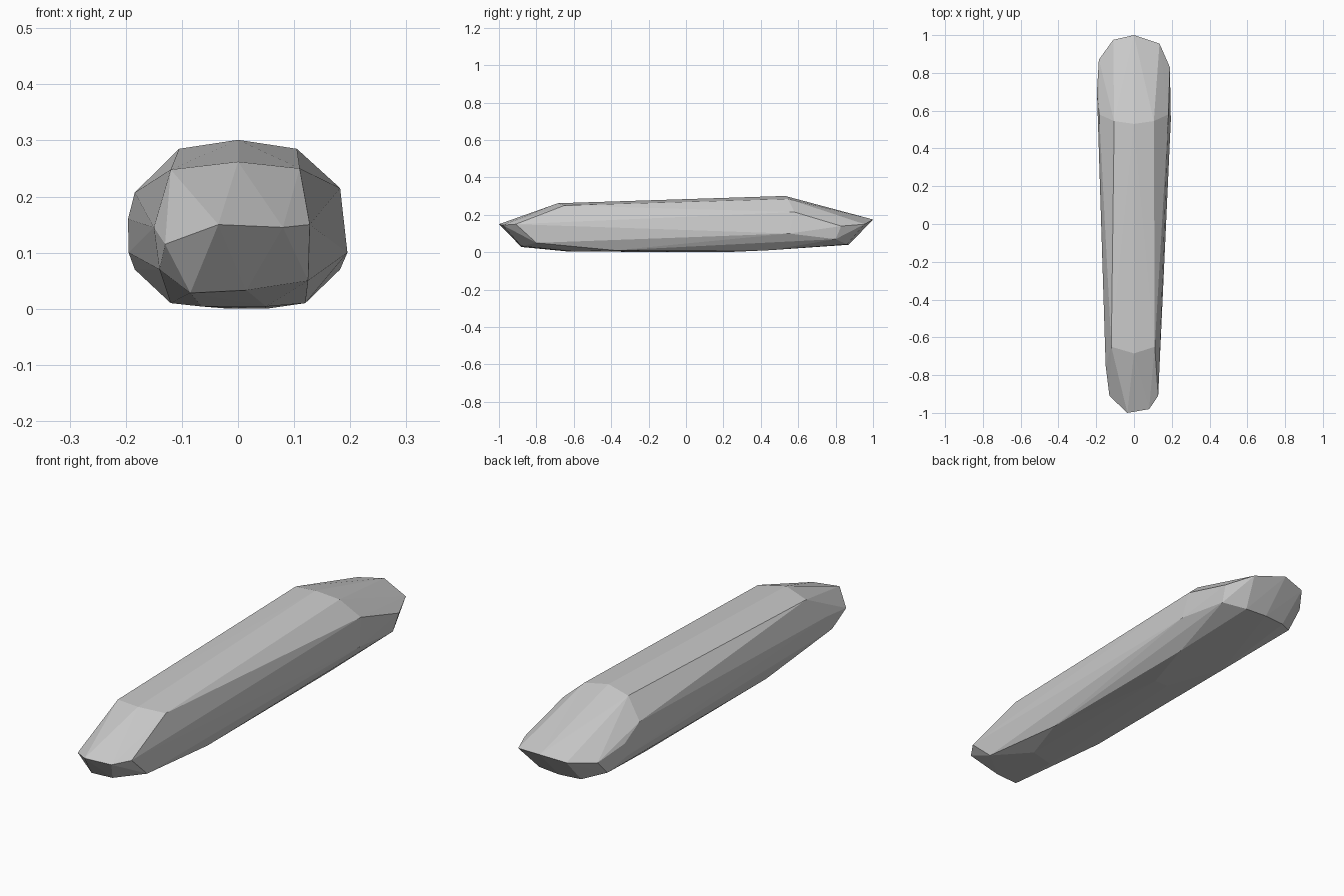
import bpy
import bmesh

cube = bpy.data.objects.get("Cube")
if cube:
    bpy.data.objects.remove(cube, do_unlink=True)


def make_material(name, value):
    mat = bpy.data.materials.new(name)
    mat.use_nodes = True
    colour = (value, value, value, 1.0)
    mat.diffuse_color = colour
    mat.node_tree.nodes["Principled BSDF"].inputs["Base Color"].default_value = colour
    return mat


def faceted_hull(name, outlines, material):
    """Wrap flat facets around the corner points of several outlines."""
    bm = bmesh.new()
    for outline in outlines:
        for corner in outline:
            bm.verts.new(corner)
    result = bmesh.ops.convex_hull(bm, input=bm.verts[:])
    unused = {v for v in result["geom_interior"] + result["geom_unused"]
              if isinstance(v, bmesh.types.BMVert) and v.is_valid}
    bmesh.ops.delete(bm, geom=list(unused), context="VERTS")
    bmesh.ops.recalc_face_normals(bm, faces=bm.faces[:])
    mesh = bpy.data.meshes.new(name)
    bm.to_mesh(mesh)
    bm.free()
    mesh.materials.append(material)
    body = bpy.data.objects.new(name, mesh)
    bpy.context.collection.objects.link(body)
    return body


# Blunt front edge and its lower chamfer
front_tip = [(-.13, -.91, .115), (-.035, -1, .15), (.08, -.98, .145), (.128, -.91, .15)]
front_chin = [(-.14, -.8, .07), (-.085, -.88, .028), (.015, -.88, .033), (.125, -.8, .05)]
front_cheek = [(-.15, -.75, .145)]

# Crown corners at both ends of the long top
front_crown = [(-.12, -.65, .248), (0, -.685, .262), (.11, -.65, .25)]
rear_crown = [(-.105, .545, .285), (0, .53, .301), (.105, .545, .285)]

# Wide rear shoulders
left_shoulder = [(.182, .58, .215), (.19, .83, .14), (.195, .55, .1), (.182, .8, .07)]
right_shoulder = [(-.184, .58, .207), (-.196, .7, .16), (-.195, .68, .1),
                  (-.184, .8, .07), (-.186, .87, .14)]

# Rear edge and its underside chamfer
rear_tip = [(-.11, .975, .16), (0, 1, .175), (.135, .955, .15)]
rear_chin = [(-.1, .86, .042), (0, .87, .04), (.1, .86, .042)]

# Nearly flat base
base = [(-.12, -.38, .01), (-.065, -.63, .004), (.05, -.6, .004), (.12, -.38, .01),
        (.12, .45, .011), (.05, .2, 0), (-.015, .2, 0), (-.12, .45, .011)]

faceted_hull(
    "faceted_stone_body",
    [front_tip, front_chin, front_cheek, front_crown, rear_crown,
     left_shoulder, right_shoulder, rear_tip, rear_chin, base],
    make_material("stone_grey", 0.6),
)
